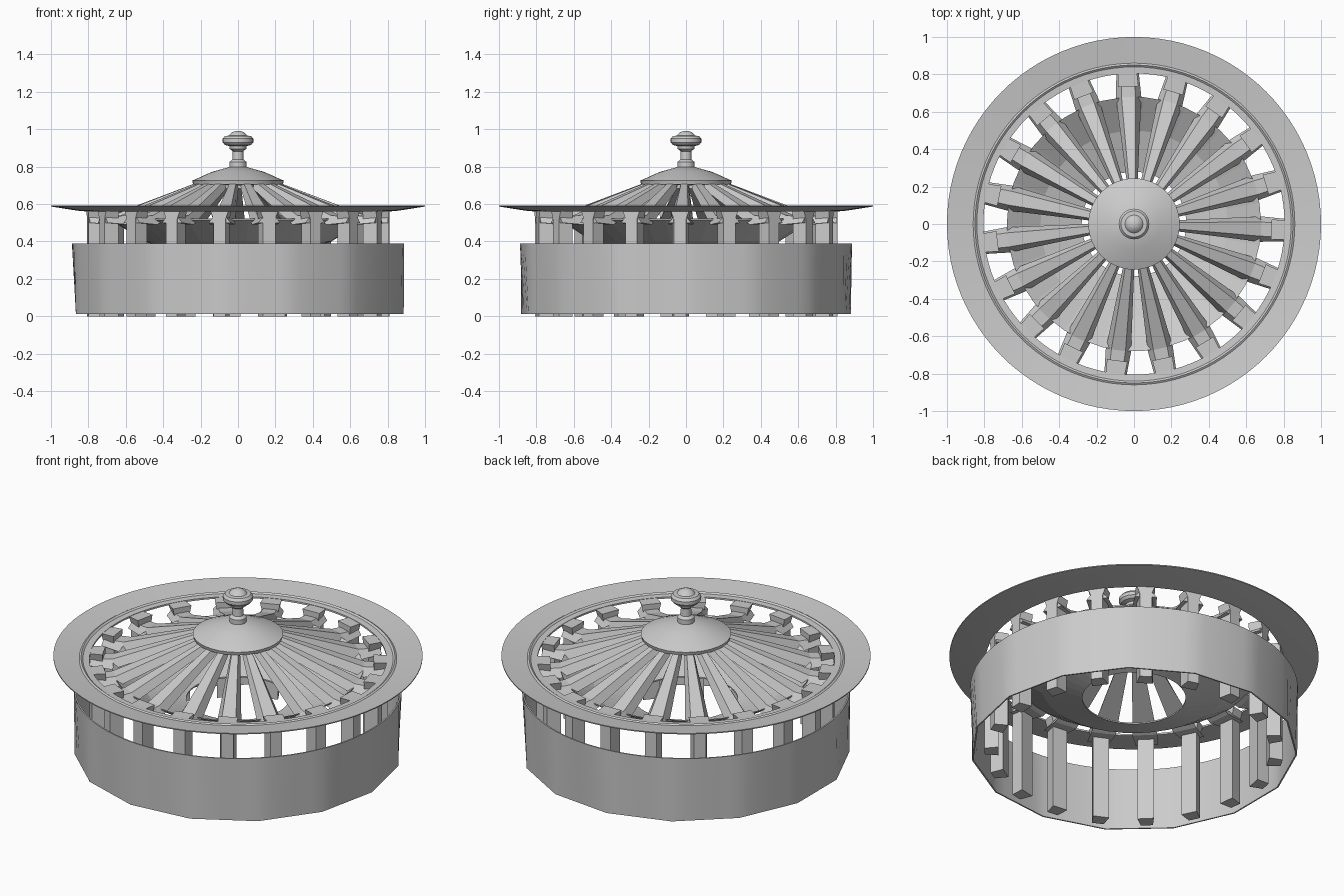
import bpy, bmesh
from math import sin, cos, pi, radians

if "Cube" in bpy.data.objects:
    bpy.data.objects.remove(bpy.data.objects["Cube"])

def finish(name, bm, smooth=None):
    bmesh.ops.recalc_face_normals(bm, faces=bm.faces)
    me = bpy.data.meshes.new(name)
    bm.to_mesh(me)
    bm.free()
    ob = bpy.data.objects.new(name, me)
    bpy.context.collection.objects.link(ob)
    if smooth:
        bpy.ops.object.select_all(action='DESELECT')
        bpy.context.view_layer.objects.active = ob
        ob.select_set(True)
        bpy.ops.object.shade_smooth_by_angle(angle=radians(smooth))
    return ob

def lathe(name, profile, sides=64, closed=False, smooth=30):
    bm = bmesh.new()
    rings = []
    for r, z in profile:
        if r == 0:
            rings.append([bm.verts.new((0, 0, z))] * sides)
        else:
            rings.append([bm.verts.new((r * cos(2 * pi * i / sides),
                                        r * sin(2 * pi * i / sides), z)) for i in range(sides)])
    pairs = list(zip(rings, rings[1:]))
    if closed:
        pairs.append((rings[-1], rings[0]))
    for a, b in pairs:
        for i in range(sides):
            j = (i + 1) % sides
            vs = list(dict.fromkeys((a[i], a[j], b[j], b[i])))
            if len(vs) > 2:
                bm.faces.new(vs)
    return finish(name, bm, smooth)

def loft(bm, sections, angle):
    """Skin a list of quad sections given as (radius, tangent, z), turned about z."""
    c, s = cos(angle), sin(angle)
    loops = [[bm.verts.new((r * c - t * s, r * s + t * c, z)) for r, t, z in sec] for sec in sections]
    for a, b in zip(loops, loops[1:]):
        for i in range(4):
            j = (i + 1) % 4
            bm.faces.new((a[i], a[j], b[j], b[i]))
    bm.faces.new(loops[0])
    bm.faces.new(loops[-1])

# wide rim with a small bead
lathe("rim_flange", [(0.805, 0.57), (0.84, 0.572), (0.85, 0.58), (0.86, 0.574), (1.0, 0.593),
                     (1.0, 0.587), (0.86, 0.565), (0.805, 0.56)], 96, closed=True)

# lower band: round at the top, fifteen-sided at the bottom
def band_ring(bm, r, z, poly):
    out = []
    for i in range(90):
        a = 2 * pi * i / 90
        k = cos(pi / 15) / cos(a % (2 * pi / 15) - pi / 15) if poly else 1
        out.append(bm.verts.new((r * k * cos(a), r * k * sin(a), z)))
    return out

bm = bmesh.new()
rings = [band_ring(bm, 0.888, 0.39, False), band_ring(bm, 0.886, 0.012, True),
         band_ring(bm, 0.878, 0.012, True), band_ring(bm, 0.88, 0.39, False)]
for k in range(4):
    a, b = rings[k], rings[(k + 1) % 4]
    for i in range(90):
        j = (i + 1) % 90
        bm.faces.new((a[i], a[j], b[j], b[i]))
finish("lower_band", bm, 20)

# posts and sloping roof ribs
posts, ribs = bmesh.new(), bmesh.new()
for i in range(19):
    ang = radians(-2.3) + 2 * pi * i / 19
    loft(posts, [[(0.81, -w, z), (0.81, w, z), (0.735, v, z), (0.735, -v, z)]
                 for z, w, v in ((0, 0.033, 0.045), (0.52, 0.033, 0.045), (0.568, 0.05, 0.055))], ang)
    loft(ribs, [[(r, -w, z), (r, w, z), (r, v, z - d), (r, -v, z - d)]
                for r, z, w, v, d in ((0.2, 0.722, 0.016, 0.027, 0.04), (0.68, 0.54, 0.038, 0.068, 0.05),
                                      (0.805, 0.53, 0.035, 0.06, 0.03))], ang)
finish("posts", posts)
finish("roof_ribs", ribs)

# funnel-shaped baffle under the ribs
lathe("inner_funnel", [(0.28, 0.33), (0.50, 0.40), (0.68, 0.515),
                       (0.68, 0.522), (0.50, 0.408), (0.28, 0.338)], 38, closed=True, smooth=None)

# central cap
lathe("cap", [(0, 0.70), (0.24, 0.705), (0.245, 0.725), (0.14, 0.772), (0.05, 0.797), (0, 0.80)], 32)

# turned finial
lathe("finial", [(0, 0.79), (0.046, 0.79), (0.046, 0.825), (0.03, 0.838), (0.028, 0.882),
                 (0.044, 0.895), (0.046, 0.91), (0.07, 0.916), (0.082, 0.93), (0.082, 0.95),
                 (0.07, 0.964), (0.048, 0.966), (0.035, 0.982), (0.015, 0.99), (0, 0.991)], 24)
